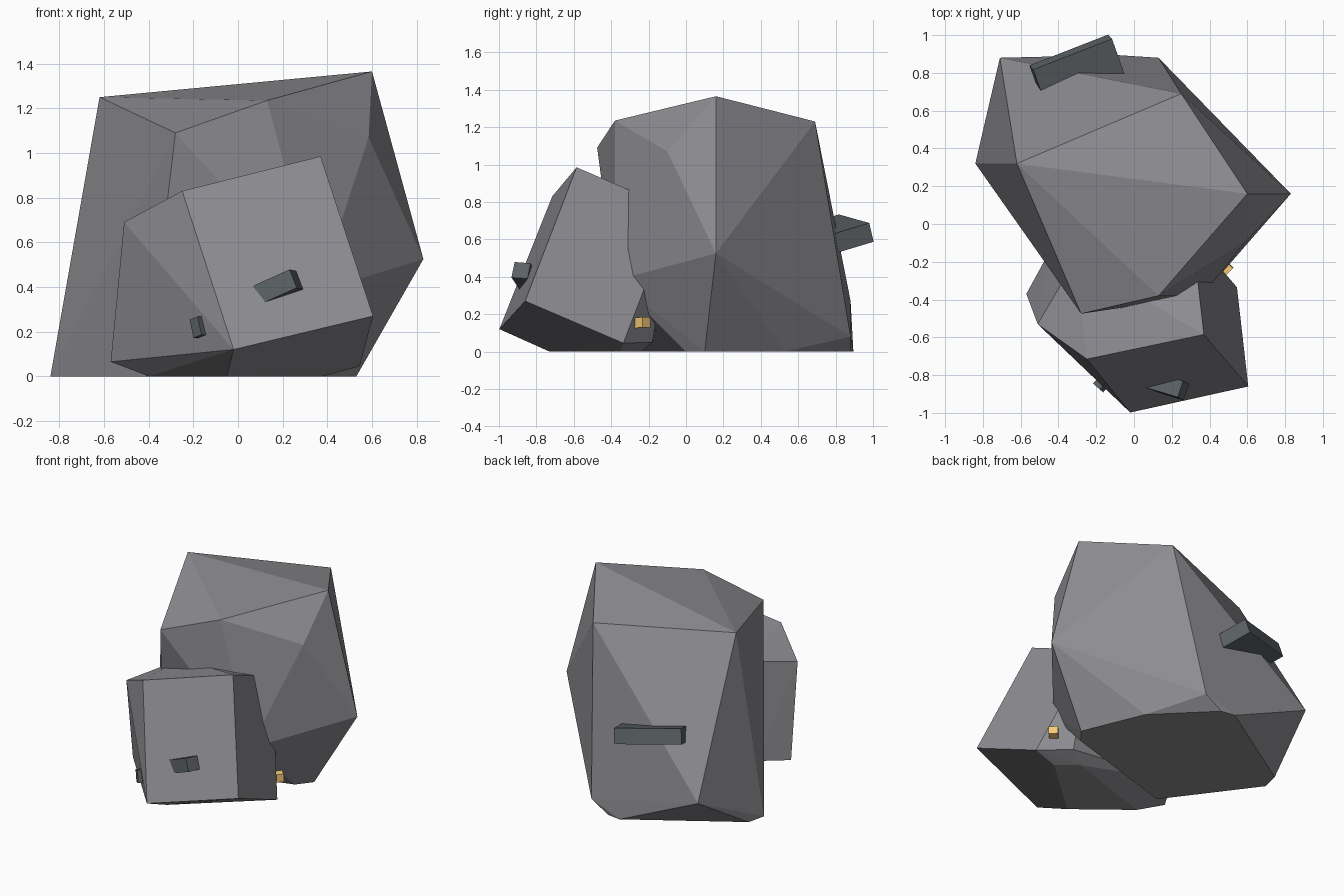
import bpy, bmesh
from math import radians
from mathutils import Vector, Matrix

if "Cube" in bpy.data.objects:
    bpy.data.objects.remove(bpy.data.objects["Cube"])


def colour(name, rgb):
    mat = bpy.data.materials.new(name)
    mat.diffuse_color = (*rgb, 1)
    mat.use_nodes = True
    mat.node_tree.nodes["Principled BSDF"].inputs["Base Color"].default_value = mat.diffuse_color
    return mat


rock = colour("rock_grey", (.265, .265, .285))
slate = colour("dark_slate", (.105, .12, .13))
gold = colour("gold", (.95, .60, .19))


def finish(name, bm, mat):
    bmesh.ops.recalc_face_normals(bm, faces=bm.faces[:])
    mesh = bpy.data.meshes.new(name)
    bm.to_mesh(mesh)
    bm.free()
    mesh.materials.append(mat)
    obj = bpy.data.objects.new(name, mesh)
    bpy.context.collection.objects.link(obj)
    return obj


def boulder(name, corners):
    """Flat-faced convex rock spanned by its corner points."""
    bm = bmesh.new()
    for c in corners:
        bm.verts.new(c)
    bmesh.ops.convex_hull(bm, input=bm.verts[:])
    loose = [v for v in bm.verts if not v.link_faces]
    bmesh.ops.delete(bm, geom=loose, context='VERTS')
    bmesh.ops.dissolve_limit(bm, angle_limit=radians(1.5),
                             verts=bm.verts[:], edges=bm.edges[:])
    return finish(name, bm, rock)


def chip(name, face_center, along, up, length, depth, height, mat=slate):
    """Box whose outer face is centred at face_center and runs inwards."""
    x = Vector(along).normalized()
    y = Vector(up).cross(x).normalized()
    z = x.cross(y)
    rot = Matrix((x, y, z)).transposed().to_4x4()
    center = Vector(face_center) + y * depth / 2
    bm = bmesh.new()
    bmesh.ops.create_cube(bm, size=1, matrix=Matrix.Translation(center) @ rot
                          @ Matrix.Diagonal((length, depth, height, 1)))
    return finish(name, bm, mat)


# Tall main rock
boulder("large_rock", [
    (-.62, .32, 1.25), (.60, .16, 1.365), (.25, .69, 1.23),
    (.13, -.38, 1.235), (-.28, -.475, 1.09), (.585, -.10, 1.07),
    (.83, .16, .525), (.36, -.38, .38), (.13, .88, .08), (-.71, .88, .27),
    (-.84, .32, 0), (-.81, .45, 0), (-.10, .895, 0), (0, .88, 0),
    (.35, .53, 0), (.53, .10, 0), (.45, 0, 0), (-.41, -.26, 0)])

# Smaller leaning block in front, with a chamfered left edge
boulder("small_rock", [
    (.37, -.585, .985), (-.25, -.715, .83), (-.02, -.998, .12),
    (.605, -.86, .27), (.545, -.335, .045), (.31, -.06, .76),
    (-.51, -.53, .69), (-.57, -.37, .065), (-.31, -.19, .765),
    (.36, -.18, .05), (-.05, -.73, 0), (.38, -.35, 0),
    (-.40, -.45, 0), (-.45, -.15, .11), (.25, -.24, 0)])

# Stone chips on the faces
chip("front_chip", (.148, -.895, .393), (.19, -.057, .085),
     (-.04, .02, .09), .225, .09, .09)
chip("left_chip", (-.19, -.868, .22), (.04, -.035, .015),
     (-.035, .03, .08), .05, .06, .085)
chip("back_slab", (-.335, .91, .66), (-.41, -.16, .045),
     (0, -.03, .10), .45, .22, .105)

# Gold nugget between the rocks
chip("gold_nugget", (.504, -.254, .155), (.6, .6, .05), (0, 0, 1),
     .06, .06, .055, gold)
